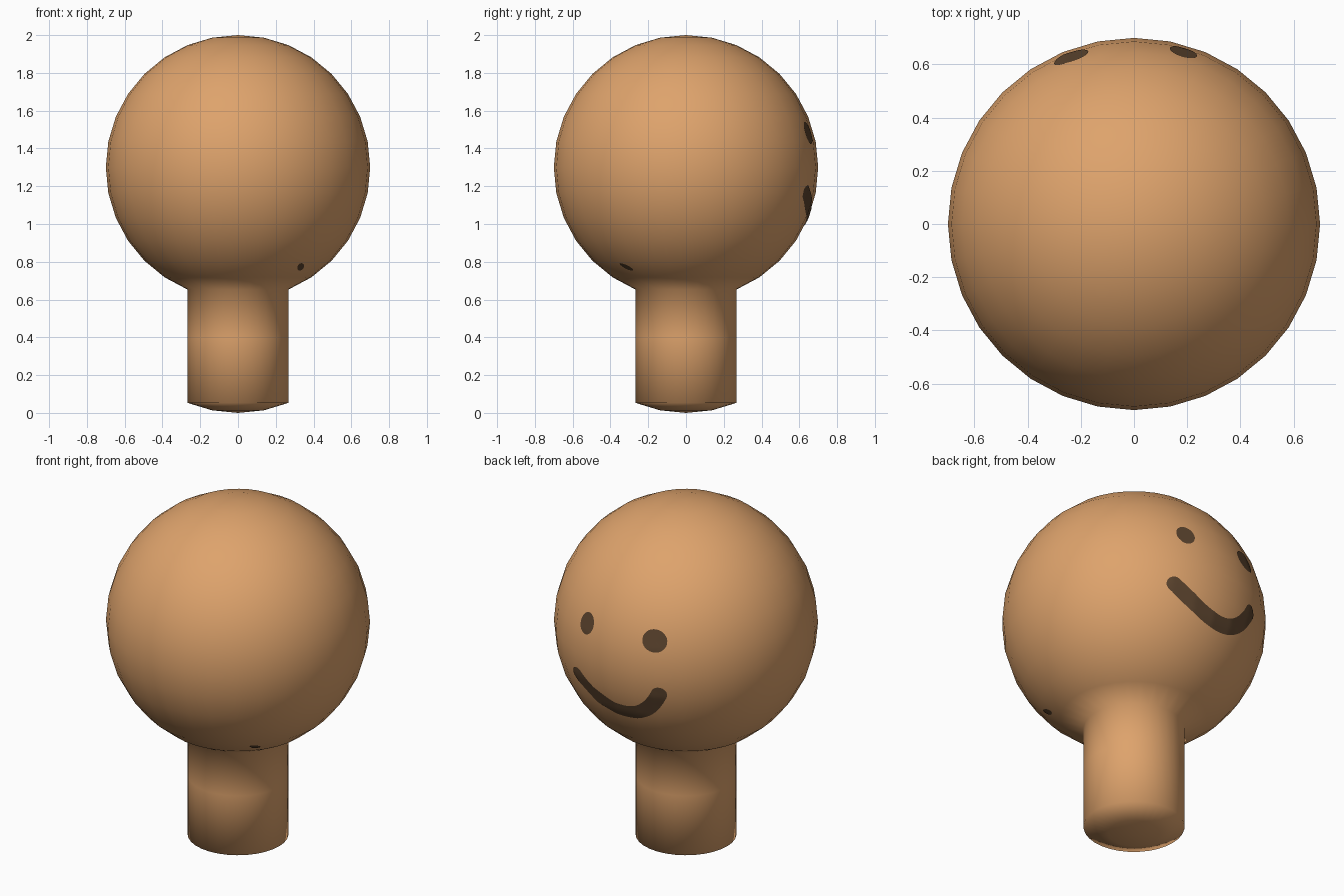
import bpy, bmesh, math
from mathutils import Vector
from mathutils.geometry import interpolate_bezier

if "Cube" in bpy.data.objects:
    bpy.data.objects.remove(bpy.data.objects["Cube"])

R, CZ, SEG = 0.7, 1.3, 32
CENTRE = Vector((0, 0, CZ))


def material(name, rgb):
    m = bpy.data.materials.new(name)
    m.diffuse_color = (*rgb, 1)
    m.use_nodes = True
    m.node_tree.nodes["Principled BSDF"].inputs["Base Color"].default_value = m.diffuse_color
    return m


TAN = material("tan", (0.73, 0.366, 0.15))
BROWN = material("dark brown", (0.105, 0.057, 0.027))


def finish(name, bm, mat):
    for f in bm.faces:
        f.smooth = True
    me = bpy.data.meshes.new(name)
    bm.to_mesh(me)
    bm.free()
    me.materials.append(mat)
    ob = bpy.data.objects.new(name, me)
    bpy.context.collection.objects.link(ob)
    return ob


# Round head running into a straight neck: one turned profile
def ring(deg, drop=0):
    a = math.radians(deg)
    return Vector((R * math.sin(a), 0, CZ + R * math.cos(a) - drop))


profile = [ring(180 * i / 16) for i in range(15)]
neck_r = profile[-1].x
profile.append(Vector((neck_r, 0, 0.40)))
profile += [ring(180 * i / 16, 0.6) for i in (14, 15, 16)]
bm = bmesh.new()
verts = [bm.verts.new(p) for p in profile]
edges = [bm.edges.new(pair) for pair in zip(verts, verts[1:])]
bmesh.ops.spin(bm, geom=verts + edges, cent=(0, 0, 0), axis=(0, 0, 1),
               angle=math.tau, steps=SEG)
bmesh.ops.remove_doubles(bm, verts=bm.verts, dist=1e-4)
bmesh.ops.recalc_face_normals(bm, faces=bm.faces)
body = finish("head_and_neck", bm, TAN)


# Painted marks: grids of points wrapped closely onto the head
def painted(name, rows, closed):
    bm = bmesh.new()
    grid = [[bm.verts.new(CENTRE + p.normalized() * R) for p in row] for row in rows]
    n = len(grid[0])
    for a, b in zip(grid, grid[1:]):
        for j in range(n if closed else n - 1):
            k = (j + 1) % n
            bm.faces.new((a[j], a[k], b[k], b[j]))
    if closed:
        bm.faces.new(grid[-1])
    bm.normal_update()
    for f in bm.faces:
        if f.normal.dot(f.calc_center_median() - CENTRE) < 0:
            f.normal_flip()
    ob = finish(name, bm, BROWN)
    wrap = ob.modifiers.new("wrap", 'SHRINKWRAP')
    wrap.target = body
    wrap.wrap_method = 'NEAREST_SURFACEPOINT'
    wrap.wrap_mode = 'ABOVE_SURFACE'
    wrap.offset = 0.003


def oval(name, centre, axis, a, b):
    c = Vector(centre).normalized() * R
    n = c.normalized()
    u = Vector(axis)
    u = (u - n * u.dot(n)).normalized()
    v = n.cross(u)
    rows = [[c + u * a * s * math.cos(t) + v * b * s * math.sin(t)
             for t in (math.tau * i / 28 for i in range(28))]
            for s in (1, 0.75, 0.5, 0.2)]
    painted(name, rows, True)


oval("left_eye", (-0.24, 0.635, 0.187), (1, 0, 0), 0.069, 0.063)
oval("right_eye", (0.187, 0.65, 0.183), (0, 0, 1), 0.061, 0.053)
oval("small_spot", (0.333, -0.317, -0.528), (0.01, 0.07, -0.035), 0.04, 0.02)

# Smiling mouth: a ribbon with round ends
HALF = 0.04
path = interpolate_bezier(Vector((-0.27, -0.115)), Vector((-0.17, -0.325)),
                          Vector((0.02, -0.31)), Vector((0.255, -0.135)), 41)
path = [p.to_2d() for p in path]
start = (path[0] - path[1]).normalized()
end = (path[-1] - path[-2]).normalized()
stations = [(p, (path[min(i + 1, 40)] - path[max(i - 1, 0)]).normalized(), HALF)
            for i, p in enumerate(path)]
for k in range(1, 6):
    a = math.radians(17 * k)
    reach, half = HALF * math.sin(a), HALF * math.cos(a)
    stations.insert(0, (path[0] + start * reach, -start, half))
    stations.append((path[-1] + end * reach, end, half))
rows = []
for p, t, half in stations:
    side = Vector((-t.y, t.x))
    row = [p + side * half * s for s in (-1, -0.5, 0, 0.5, 1)]
    rows.append([Vector((q.x, math.sqrt(R * R - q.length_squared), q.y)) for q in row])
painted("mouth", rows, False)
